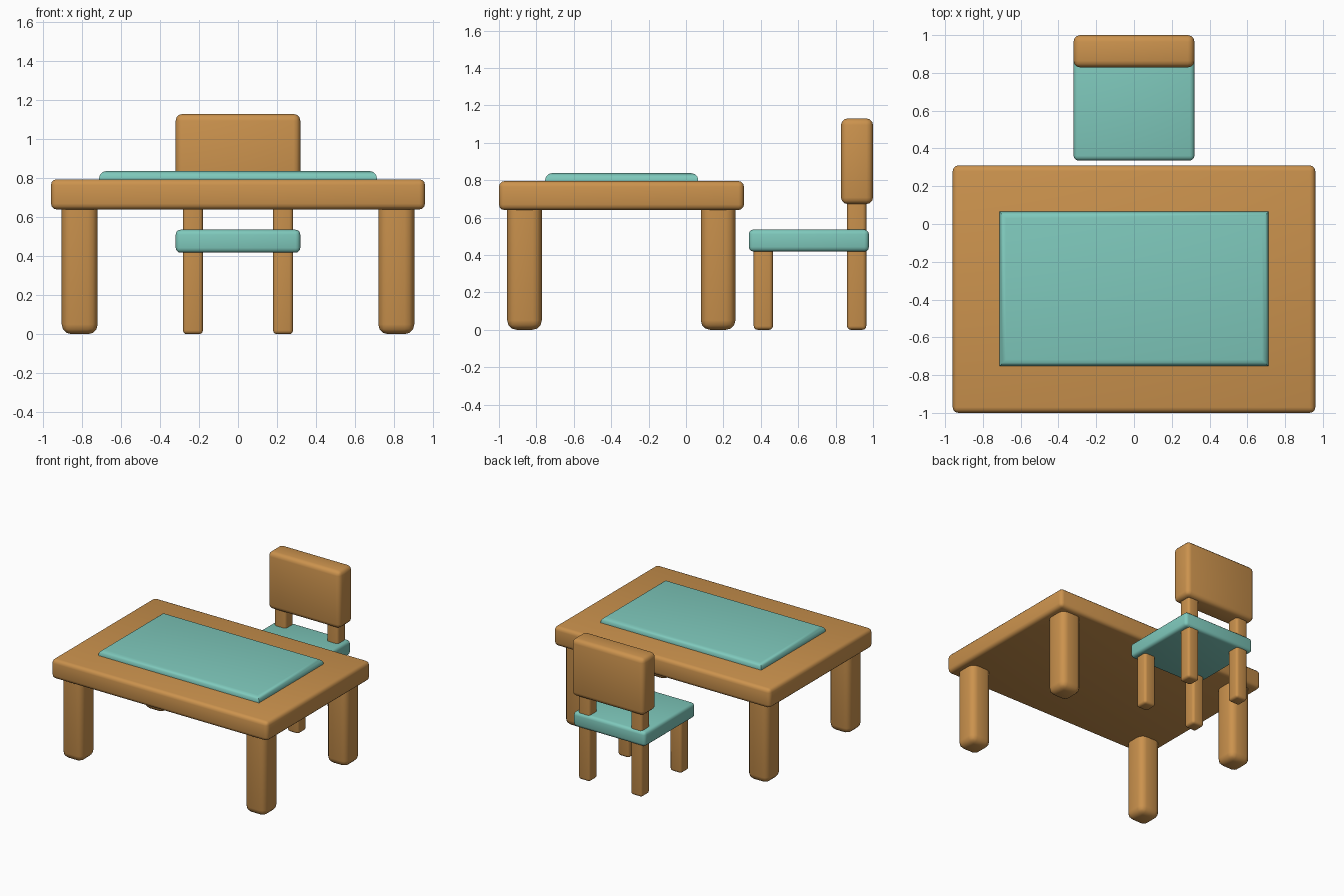
import bpy, bmesh
from math import radians

if "Cube" in bpy.data.objects:
    bpy.data.objects.remove(bpy.data.objects["Cube"])


def material(name, rgb):
    m = bpy.data.materials.new(name)
    m.diffuse_color = (*rgb, 1)
    m.use_nodes = True
    m.node_tree.nodes["Principled BSDF"].inputs["Base Color"].default_value = m.diffuse_color
    return m


wood = material("wood", (0.60, 0.29, 0.075))
teal = material("teal", (0.21, 0.58, 0.50))


def box(name, x, y, z, bevel, mat, keep=lambda a, b: True):
    """Rounded box from (min, max) ranges; keep() picks the edges to round."""
    size = [r[1] - r[0] for r in (x, y, z)]
    mid = [(r[0] + r[1]) / 2 for r in (x, y, z)]
    bm = bmesh.new()
    bmesh.ops.create_cube(bm, size=1)
    edges = [e for e in bm.edges if keep(e.verts[0].co.z, e.verts[1].co.z)]
    for v in bm.verts:
        v.co = [c * s for c, s in zip(v.co, size)]
    bmesh.ops.bevel(bm, geom=edges, offset=bevel, segments=3, profile=0.5,
                    affect='EDGES', clamp_overlap=True)
    bmesh.ops.recalc_face_normals(bm, faces=bm.faces)
    me = bpy.data.meshes.new(name)
    bm.to_mesh(me)
    bm.free()
    me.materials.append(mat)
    ob = bpy.data.objects.new(name, me)
    ob.location = mid
    bpy.context.collection.objects.link(ob)
    bpy.context.view_layer.objects.active = ob
    bpy.ops.object.select_all(action='DESELECT')
    ob.select_set(True)
    bpy.ops.object.shade_smooth_by_angle(angle=radians(35))
    return ob


def top_only(a, b):
    return a > 0 and b > 0


def not_top(a, b):
    return not top_only(a, b)


def leg_pair(name, x0, x1, y, z, bevel):
    box(name + "_right", (x0, x1), y, z, bevel, wood, not_top)
    box(name + "_left", (-x1, -x0), y, z, bevel, wood, not_top)


# Table
box("table_top", (-0.96, 0.96), (-1.0, 0.31), (0.64, 0.795), 0.03, wood)
box("table_mat", (-0.713, 0.713), (-0.753, 0.065), (0.79, 0.837), 0.035, teal, top_only)
leg_pair("table_front_leg", 0.72, 0.905, (-0.956, -0.771), (0, 0.65), 0.05)
leg_pair("table_back_leg", 0.72, 0.905, (0.079, 0.264), (0, 0.65), 0.05)

# Chair
box("chair_seat", (-0.32, 0.32), (0.336, 0.978), (0.418, 0.536), 0.025, teal)
box("chair_backrest", (-0.32, 0.32), (0.829, 1.0), (0.672, 1.13), 0.035, wood)
leg_pair("chair_front_leg", 0.18, 0.283, (0.362, 0.465), (0, 0.43), 0.02)
leg_pair("chair_back_leg", 0.18, 0.283, (0.861, 0.964), (0, 0.69), 0.02)
